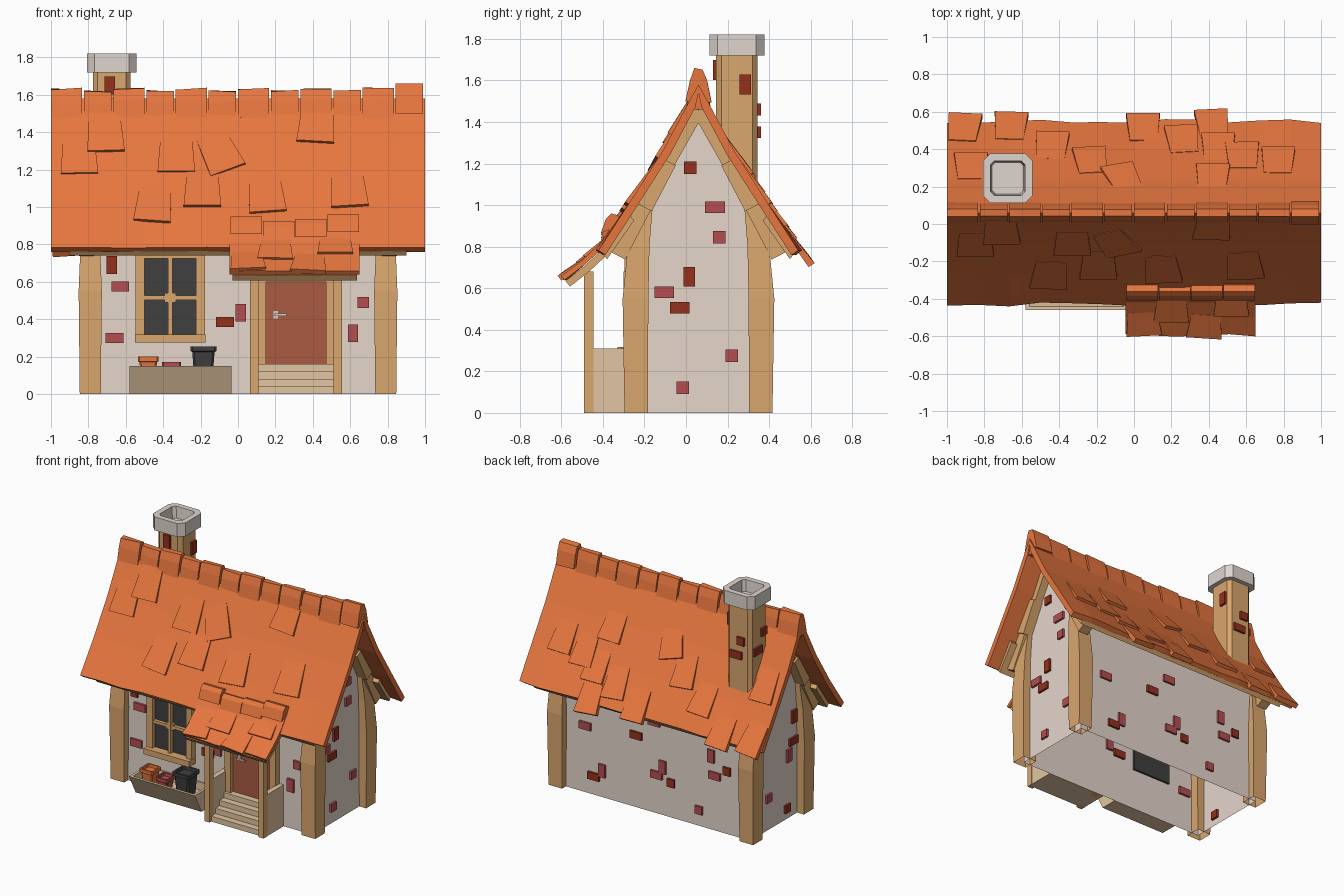
import bpy, bmesh, math, random
from mathutils import Vector, Matrix

random.seed(4)
cube = bpy.data.objects.get("Cube")
if cube:
    bpy.data.objects.remove(cube)


def material(name, *rgb):
    m = bpy.data.materials.new(name)
    m.use_nodes = True
    m.diffuse_color = (*rgb, 1)
    m.node_tree.nodes["Principled BSDF"].inputs["Base Color"].default_value = (*rgb, 1)
    return m


ORANGE = material("orange_tile", .81, .185, .05)
PLASTER = material("plaster", .78, .67, .6)
WOOD = material("wood", .7, .385, .155)
BEIGE = material("pale_wood", .76, .56, .36)
DOOR = material("door_brown", .4, .105, .055)
DARK = material("dark_brick", .3, .03, .012)
RED = material("red_brick", .45, .075, .08)
STONE = material("stone", .74, .67, .62)
COAL = material("charcoal", .05, .05, .05)
MID = .06  # ridge position in y


def finish(name, bm, mat):
    bmesh.ops.recalc_face_normals(bm, faces=bm.faces)
    me = bpy.data.meshes.new(name)
    bm.to_mesh(me)
    bm.free()
    me.materials.append(mat)
    ob = bpy.data.objects.new(name, me)
    bpy.context.collection.objects.link(ob)
    return ob


def loft(name, rings, mat, start=True, end=True):
    """Skin a list of equal-length point rings."""
    bm = bmesh.new()
    vs = [[bm.verts.new(p) for p in r] for r in rings]
    n = len(vs[0])
    for a, b in zip(vs, vs[1:]):
        for i in range(n):
            bm.faces.new((a[i], a[(i + 1) % n], b[(i + 1) % n], b[i]))
    if start:
        bm.faces.new(vs[0])
    if end:
        bm.faces.new(vs[-1])
    return finish(name, bm, mat)


def prism(name, profile, x0, x1, mat):
    return loft(name, [[(x, y, z) for y, z in profile] for x in (x0, x1)], mat)


def rect(x0, x1, y0, y1, z):
    return [(x0, y0, z), (x1, y0, z), (x1, y1, z), (x0, y1, z)]


def box(name, x0, x1, y0, y1, z0, z1, mat):
    return loft(name, [rect(x0, x1, y0, y1, z0), rect(x0, x1, y0, y1, z1)], mat)


def octagon(cx, cy, h, c, z):
    pts = [(h, c - h), (h, h - c), (h - c, h), (c - h, h), (-h, h - c), (-h, c - h), (c - h, -h), (h - c, -h)]
    return [(cx + x, cy + y, z) for x, y in pts]


# Plaster shell, open underneath
walls = prism("walls", [(-.25, 0), (.37, 0), (.37, .95), (MID, 1.42), (-.25, .95)], -.79, .79, PLASTER)
bm = bmesh.new()
bm.from_mesh(walls.data)
bmesh.ops.delete(bm, geom=[f for f in bm.faces if all(v.co.z < .01 for v in f.verts)], context='FACES')
bm.to_mesh(walls.data)
bm.free()

# Bulging corner posts and stepped gable beams
for sx in (-1, 1):
    for sy in (-1, 1):
        rings = []
        for z, off, h in ((0, .3, .056), (.55, .303, .062), (.8, .288, .052), (1, .255, .035)):
            cx, cy = sx * .79, MID + sy * off
            rings.append(rect(cx - h, cx + h, cy - h, cy + h, z))
        loft("corner_post", rings, WOOD, start=False)
        path = [(.01, 1.45), (.152, 1.2), (.262, .99), (.385, .755)]
        for i, (a, b) in enumerate(zip(path, path[1:])):
            a, b = Vector(a), Vector(b)
            t = (b - a).normalized()
            n = Vector((-t.y, t.x)) * (.036 + .006 * (i == 1))
            a = a - t * .012
            pts = [(MID + sy * p.x, p.y) for p in (a + n, b + n, b - n, a - n)]
            prism("gable_beam", pts, sx * .77, sx * (.85 + .015 * (i == 1)), WOOD)

# Main roof: a bent sheet with uneven eaves
SLOPE = [(.49, .785), (.33, 1.015), (.17, 1.265), (.05, 1.49), (0, 1.58)]


def roof_sheet(name, profile, x0, x1, cols, jitter, thick, mat):
    bm = bmesh.new()
    last = len(profile) - 1
    rows = []
    for i in range(cols + 1):
        x = x0 + (x1 - x0) * i / cols
        row = []
        for j, (y, z) in enumerate(profile):
            k = jitter * random.uniform(-1, 1) if j in (0, last) else 0
            row.append(bm.verts.new((x, y + k, z - abs(k) * .3)))
        rows.append(row)
    for a, b in zip(rows, rows[1:]):
        for j in range(last):
            bm.faces.new((a[j], b[j], b[j + 1], a[j + 1]))
    ob = finish(name, bm, mat)
    if ob.data.polygons[0].normal.z < 0:
        ob.data.flip_normals()
    mod = ob.modifiers.new("thickness", 'SOLIDIFY')
    mod.thickness, mod.offset = thick, -1
    return ob


front = [(MID - d, z) for d, z in SLOPE]
back = [(MID + d, z) for d, z in reversed(SLOPE[:-1])]
roof_sheet("main_roof", front + back, -1, 1, 12, .012, .04, ORANGE)
for s in (-1, 1):
    prism("eave_board", [(MID + s * d, z) for d, z in ((.33, .95), (.46, .765), (.44, .74), (.31, .925))], -.9, .9, WOOD)


def tile(profile, x, z, w, length, turn, lift=.02):
    """Raised wedge tile lying on a sloping y-z profile, listed bottom to top."""
    for (y0, z0), (y1, z1) in zip(profile, profile[1:]):
        if z <= z1:
            break
    t = (z - z0) / (z1 - z0)
    up = Vector((0, y1 - y0, z1 - z0)).normalized()
    n = Vector((1, 0, 0)).cross(up)
    n = n if n.z > 0 else -n
    mid = Vector((x, y0 + (y1 - y0) * t, z))
    spin = Matrix.Rotation(turn, 3, n)
    rings = []
    for v, h, k in ((-.5, lift, 1), (.5, .003, .82)):
        rings.append([mid + spin @ (Vector((u * w * k, 0, 0)) + up * v * length) + n * o
                      for u, o in ((-.5, -.015), (.5, -.015), (.5, h), (-.5, h))])
    loft("roof_tile", rings, ORANGE)


FRONT_TILES = [(-.85, 1.28), (-.71, 1.4), (-.33, 1.29), (-.1, 1.29), (.42, 1.45), (-.19, 1.1),
               (-.45, 1.02), (.15, 1.07), (.59, 1.1)]
BACK_TILES = [(-.87, 1.15), (-.44, .98), (-.23, 1.1), (-.06, 1.24), (.05, .84), (.26, .93), (.42, .81), (.45, .99),
              (.42, 1.24), (.58, 1.06), (.77, 1.1), (-.91, .84), (-.66, .83)]
for x, z in FRONT_TILES:
    tile(front, x, z, .2, .24, .4 if x == -.1 else random.uniform(-.1, .1))
for x, z in BACK_TILES:
    tile(back[::-1], x, z, .18, .23, .3 if x == -.06 else random.uniform(-.12, .12))

# Ridge caps, alternately raised
CAP = [(-.055, 1.46), (-.037, 1.56), (-.018, 1.62), (.018, 1.62), (.037, 1.56), (.055, 1.46)]
for i in range(12):
    x0 = -1 + i / 6
    up = .035 if i == 11 else .012 * (i % 2 == 0)
    gap = .01 if i % 2 else 0
    lo, hi = [(x, [(MID + y * (1 + up * 4), z + up + random.uniform(-.006, .006)) for y, z in CAP])
              for x in (x0 + gap, x0 + 1 / 6 - gap)]
    loft("ridge_cap", [[(x, y, z) for y, z in pts] for x, pts in (lo, hi)], ORANGE)
prism("ridge_core", [(MID - .04, 1.46), (MID, 1.58), (MID + .04, 1.46)], -.99, .99, ORANGE)

# Chimney with hollow stone cap
cx, cy = -.675, .245
loft("chimney_shaft", [octagon(cx, cy, .1, .025, z) for z in (1.05, 1.73)], WOOD)
loft("chimney_cap", [octagon(cx, cy, h, c, z) for h, c, z in
     ((.1, .03, 1.72), (.133, .04, 1.72), (.133, .04, 1.82), (.092, .02, 1.82), (.085, .02, 1.735))], STONE)

# Loose bricks set into the walls
SIZES = {"wide": (.095, .055), "tall": (.055, .095), "small": (.06, .06)}


def bricks(axis, plane, items):
    for u, z, kind, mat in items:
        w, h = (s / 2 for s in SIZES[kind])
        a, b = (u - w, u + w), (plane - .016, plane + .016)
        box("brick", *(a + b if axis == "x" else b + a), z - h, z + h, mat)


bricks("x", -.25, [(-.675, .69, "tall", DARK), (-.63, .575, "wide", RED), (-.66, .3, "wide", RED),
                   (-.07, .385, "wide", DARK), (.015, .435, "tall", RED), (.615, .325, "tall", RED),
                   (.67, .49, "small", RED)])
bricks("x", .37, [(.57, .5, "wide", RED), (.15, .54, "wide", DARK), (.43, .2, "tall", RED), (.5, .14, "wide", DARK),
                  (-.07, .36, "tall", RED), (-.02, .29, "wide", RED), (-.14, .26, "small", DARK), (0, .68, "wide", RED),
                  (-.47, .55, "tall", RED), (-.5, .41, "wide", RED), (-.6, .47, "small", DARK), (-.37, .12, "small", RED)])
bricks("y", .79, [(.02, 1.18, "small", DARK), (.14, .99, "wide", RED), (.16, .845, "small", RED),
                  (.015, .655, "tall", DARK), (-.105, .58, "wide", RED), (-.03, .505, "wide", DARK),
                  (.22, .275, "small", RED), (-.015, .12, "small", RED)])
bricks("y", -.79, [(-.14, .74, "tall", DARK), (-.08, .47, "tall", RED), (-.13, .56, "wide", DARK),
                   (.16, .24, "small", RED), (-.06, .08, "small", DARK), (.08, 1.1, "small", RED)])
bricks("y", cx + .1, [(.285, 1.58, "tall", DARK)])
bricks("y", cx - .1, [(.2, 1.5, "small", DARK), (.27, 1.38, "wide", DARK)])
bricks("x", cy + .1, [(-.66, 1.35, "wide", DARK), (-.7, 1.46, "small", DARK)])
bricks("x", cy - .1, [(-.685, 1.65, "tall", DARK)])

# Window
FACE = -.251  # just proud of the front wall
box("window_glass", -.52, -.2, -.265, -.235, .31, .74, COAL)
for x, w in ((-.525, .024), (-.2, .024), (-.362, .011)):
    box("window_upright", x - w, x + w, -.295, FACE, .3, .78, WOOD)
for z, h in ((.515, .011), (.755, .03)):
    box("window_rail", -.53, -.19, -.29, FACE, z - h, z + h, WOOD)
box("window_boss", -.392, -.332, -.288, FACE, .49, .54, WOOD)
box("window_sill", -.55, -.175, -.33, FACE, .275, .318, WOOD)

# Planter trough with leaning front, and square pots
loft("planter", [rect(-.58, -.035, y, FACE, z) for y, z in ((-.38, 0), (-.46, .15))]
     + [rect(-.56, -.055, y, -.26, z) for y, z in ((-.44, .15), (-.41, .09))], BEIGE)
for name, x, h, top, mat in (("orange_pot", -.48, .055, .2, ORANGE), ("red_pot", -.355, .05, .17, RED),
                             ("charcoal_pot", -.185, .07, .255, COAL)):
    rings = [(.7, .08), (.85, top - .03), (1, top - .025), (1, top), (.8, top), (.75, top - .02)]
    loft(name, [octagon(x, -.35, h * k, h * .15, z) for k, z in rings], mat)

# Door, frame and lever handle
PORCH = .31
box("door", PORCH - .175, PORCH + .17, -.272, FACE, .15, .66, DOOR)
for s in (-1, 1):
    x = PORCH + s * .185
    box("door_jamb", x - .025, x + .025, -.3, FACE, 0, .68, WOOD)
    x = PORCH + s * .223
    box("porch_column", x - .022, x + .022, -.49, -.446, 0, .68, WOOD)
    box("porch_side", x - .02, x + .02, -.46, FACE, 0, .31, BEIGE)
box("door_lintel", PORCH - .2, PORCH + .2, -.3, FACE, .6, .68, WOOD)
box("handle_plate", .19, .215, -.28, -.26, .405, .445, STONE)
box("handle_lever", .195, .26, -.3, -.285, .418, .43, STONE)

# Steps
for i in range(4):
    box("step", PORCH - .205, PORCH + .205, -.47 + .05 * i, FACE, .04 * i, .04 * (i + 1), BEIGE)

# Porch roof with boarding, tiles and crest
porch = [(-.595, .66), (-.5, .735), (-.42, .81), (-.34, .92)]
roof_sheet("porch_roof", porch, -.045, .65, 5, .008, .025, ORANGE)
roof_sheet("porch_boarding", [(y + .015, z - .025) for y, z in porch], -.03, .635, 1, 0, .035, WOOD)
for x, z in ((.05, .71), (.38, .7), (.52, .8), (.2, .77)):
    tile(porch, x, z, .19, .15, random.uniform(-.1, .1), .014)
for i, up in enumerate((.025, .0, .01, .035)):
    x = -.04 + i * .173
    prism("porch_crest", [(y, z + up) for y, z in ((-.41, .83), (-.385, .9), (-.36, .925), (-.325, .915), (-.31, .87))],
          x, x + .168, ORANGE)
